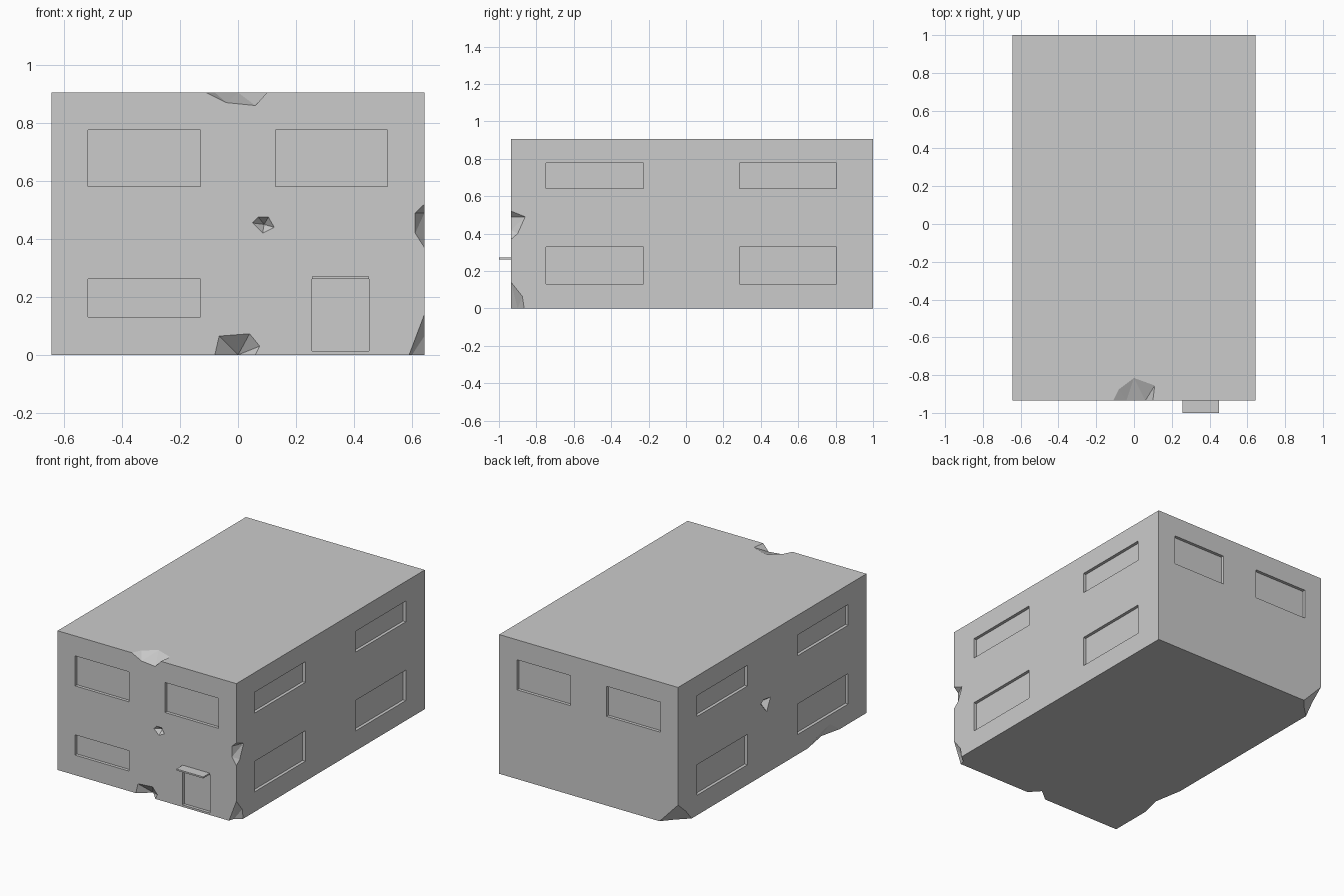
import bpy, bmesh
from mathutils import Vector

if "Cube" in bpy.data.objects:
    bpy.data.objects.remove(bpy.data.objects["Cube"])

X, Y0, Y1, H, D = 0.643, -0.935, 1.0, 0.905, 0.02


def add_box(bm, lo, hi):
    verts = bmesh.ops.create_cube(bm, size=1)["verts"]
    for v in verts:
        v.co = Vector([lo[i] + (v.co[i] + 0.5) * (hi[i] - lo[i]) for i in range(3)])


def add_chip(bm, pts):
    """Convex chunk used to break the masonry."""
    tmp = bmesh.new()
    for p in pts:
        tmp.verts.new(p)
    res = bmesh.ops.convex_hull(tmp, input=tmp.verts[:])
    loose = {g for g in res["geom_interior"] + res["geom_unused"]
             if isinstance(g, bmesh.types.BMVert)}
    bmesh.ops.delete(tmp, geom=list(loose), context="VERTS")
    bmesh.ops.recalc_face_normals(tmp, faces=tmp.faces[:])
    me = bpy.data.meshes.new("chip")
    tmp.to_mesh(me)
    tmp.free()
    bm.from_mesh(me)
    bpy.data.meshes.remove(me)


def make_object(name, bm):
    me = bpy.data.meshes.new(name)
    bm.to_mesh(me)
    bm.free()
    ob = bpy.data.objects.new(name, me)
    bpy.context.collection.objects.link(ob)
    return ob


# main building block
bm = bmesh.new()
add_box(bm, (-X, Y0, 0), (X, Y1, H))
building = make_object("building", bm)

cut = bmesh.new()
# front windows, door and back windows
for x0, x1, z0, z1 in [(-0.517, -0.13, 0.58, 0.775), (0.13, 0.515, 0.58, 0.775),
                       (-0.517, -0.13, 0.13, 0.262), (0.255, 0.452, 0.013, 0.262)]:
    add_box(cut, (x0, Y0 - 0.1, z0), (x1, Y0 + D, z1))
    if z0 > 0.5:
        add_box(cut, (x0, Y1 - D, z0), (x1, Y1 + 0.1, z1))
# side windows, both sides
for y0, y1 in [(-0.748, -0.226), (0.287, 0.805)]:
    for z0, z1 in [(0.13, 0.328), (0.642, 0.777)]:
        add_box(cut, (X - D, y0, z0), (X + 0.1, y1, z1))
        add_box(cut, (-X - 0.1, y0, z0), (-X + D, y1, z1))

# broken roof edge at the front
add_chip(cut, [(-0.11, Y0, H), (0.10, Y0, H), (0, -0.815, H), (0.11, -0.855, H),
               (-0.08, -0.875, H), (0.06, Y0, 0.86), (-0.04, Y0, 0.87),
               (-0.06, Y0 - 0.05, H + 0.05), (0.06, Y0 - 0.05, H + 0.05)])
# broken front bottom edge
add_chip(cut, [(-0.08, Y0, 0), (0.075, Y0, 0.03), (0.04, Y0, 0.073), (-0.065, Y0, 0.065),
               (0, -0.87, 0), (0.06, Y0, 0), (-0.04, Y0 - 0.05, -0.05),
               (0.04, Y0 - 0.05, -0.05)])
# hole in the front wall
add_chip(cut, [(0.05, Y0, 0.455), (0.07, Y0, 0.475), (0.105, Y0, 0.475), (0.125, Y0, 0.44),
               (0.085, Y0, 0.42), (0.09, -0.90, 0.45), (0.09, Y0 - 0.05, 0.45)])
# broken front right vertical edge
add_chip(cut, [(X, Y0, 0.37), (X, Y0, 0.52), (0.611, Y0, 0.49), (0.611, Y0, 0.42),
               (X, -0.86, 0.49), (X, -0.90, 0.40), (X + 0.04, Y0 - 0.04, 0.42),
               (X + 0.04, Y0 - 0.04, 0.48)])
# broken front right bottom corner
add_chip(cut, [(X, Y0, 0.14), (0.59, Y0, 0), (0.615, Y0, 0.055), (X, -0.865, 0),
               (X, -0.875, 0.065), (0.62, -0.90, 0.02), (0.60, -0.90, 0),
               (X + 0.05, Y0 - 0.05, -0.05)])
# broken back left bottom corner
add_chip(cut, [(-X, Y1, 0.14), (-0.51, Y1, 0), (-0.59, Y1, 0.06), (-X, 0.86, 0),
               (-X, 0.92, 0.07), (-0.57, 0.93, 0), (-X - 0.05, Y1 + 0.05, -0.05)])
# hole in the left wall
add_chip(cut, [(-X, 0.15, 0.47), (-X, 0.05, 0.48), (-X, 0.09, 0.40), (-X, 0.12, 0.49),
               (-0.60, 0.10, 0.455), (-X - 0.05, 0.10, 0.455)])
# broken left bottom edge
add_chip(cut, [(-X, -0.33, 0), (-X, -0.66, 0), (-X, -0.56, 0.07), (-X, -0.47, 0.05),
               (-0.61, -0.52, 0), (-X - 0.04, -0.5, -0.04)])
cutter = make_object("cutter", cut)
cutter.hide_render = True

# carve all openings and damage out of the block
mod = building.modifiers.new("carve", "BOOLEAN")
mod.operation = "DIFFERENCE"
mod.solver = "EXACT"
mod.object = cutter
deps = bpy.context.evaluated_depsgraph_get()
carved = bpy.data.meshes.new_from_object(building.evaluated_get(deps))
building.modifiers.clear()
building.data = carved
bpy.data.objects.remove(cutter)

# canopy over the door
bm = bmesh.new()
add_box(bm, (0.257, -1.0, 0.262), (0.45, Y0 + 0.005, 0.272))
make_object("door_canopy", bm)
